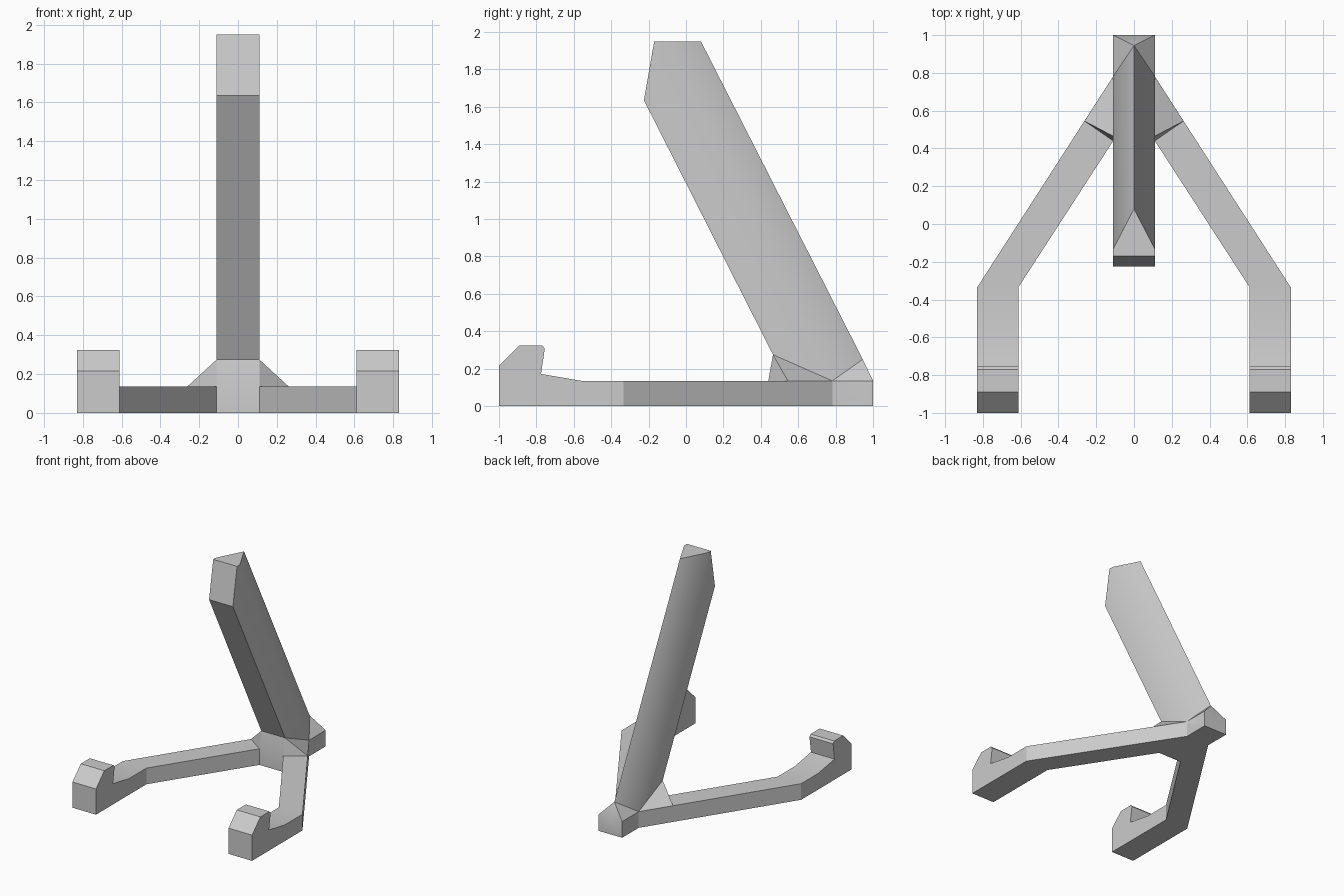
import bpy, bmesh, math

cube = bpy.data.objects.get("Cube")
if cube:
    bpy.data.objects.remove(cube)

grey = bpy.data.materials.new("plain_grey")
grey.use_nodes = True
colour = (0.6, 0.6, 0.6, 1)
grey.diffuse_color = colour
grey.node_tree.nodes["Principled BSDF"].inputs["Base Color"].default_value = colour

HALF = 0.11      # half width of the post
BASE = 0.135     # thickness of the base
INNER, OUTER = 0.612, 0.83   # sides of each foot


def finish(name, bm, mirrored=False):
    bmesh.ops.dissolve_limit(bm, angle_limit=0.01, verts=bm.verts, edges=bm.edges)
    bmesh.ops.recalc_face_normals(bm, faces=bm.faces)
    mesh = bpy.data.meshes.new(name)
    bm.to_mesh(mesh)
    bm.free()
    mesh.materials.append(grey)
    obj = bpy.data.objects.new(name, mesh)
    bpy.context.collection.objects.link(obj)
    if mirrored:
        mod = obj.modifiers.new("mirror", "MIRROR")
        mod.use_mirror_merge = False
    bpy.ops.object.select_all(action="DESELECT")
    obj.select_set(True)
    bpy.context.view_layer.objects.active = obj
    bpy.ops.object.shade_smooth_by_angle(angle=math.radians(32))
    return obj


def section(bm, x, profile):
    return [bm.verts.new((x, y, z)) for y, z in profile]


# Post and heel: a flat front with a ridge down the back
front = [(-0.17, 1.95), (-0.225, 1.635), (0.465, 0.275), (0.44, BASE), (0.44, 0), (1, 0), (1, BASE)]
side = front + [(0.782, BASE), (-0.132, 1.95)]
ridge = front + [(0.945, 0.25), (0.08, 1.95)]
bm = bmesh.new()
centre = section(bm, 0, ridge)
for x in (-HALF, HALF):
    wall = section(bm, x, side)
    bm.faces.new(wall)
    for i in range(len(side)):
        j = (i + 1) % len(side)
        if i == len(front) - 1:      # faceted heel
            bm.faces.new((wall[i], wall[j], centre[j]))
            bm.faces.new((wall[i], centre[j], centre[i]))
        else:
            bm.faces.new((wall[i], wall[j], centre[j], centre[i]))
finish("post", bm)

# Legs: a hooked foot, then a straight bar angled in to the heel
hook = [(-0.335, 0), (-1, 0), (-1, 0.215), (-0.89, 0.325), (-0.77, 0.325),
        (-0.755, 0.308), (-0.775, 0.172), (-0.56, BASE), (-0.335, BASE)]
bm = bmesh.new()
inner, outer = section(bm, INNER, hook), section(bm, OUTER, hook)
bm.faces.new(inner)
bm.faces.new(outer)
for i in range(len(hook) - 1):
    bm.faces.new((inner[i], inner[i + 1], outer[i + 1], outer[i]))
bend = [inner[0], inner[-1], outer[-1], outer[0]]
heel = [bm.verts.new((HALF, y, z)) for y, z in
        ((0.44, 0), (0.44, BASE), (0.782, BASE), (0.782, 0))]
for i in range(4):
    j = (i + 1) % 4
    bm.faces.new((bend[i], bend[j], heel[j], heel[i]))
bm.faces.new(heel)
finish("legs", bm, mirrored=True)

# Gussets: wedges bracing the post against the legs
bm = bmesh.new()
for corner in ((HALF, 0.44, BASE), (0.262, 0.545, BASE), (HALF, 0.465, 0.275), (HALF, 0.782, BASE)):
    bm.verts.new(corner)
bmesh.ops.convex_hull(bm, input=bm.verts)
finish("gussets", bm, mirrored=True)
